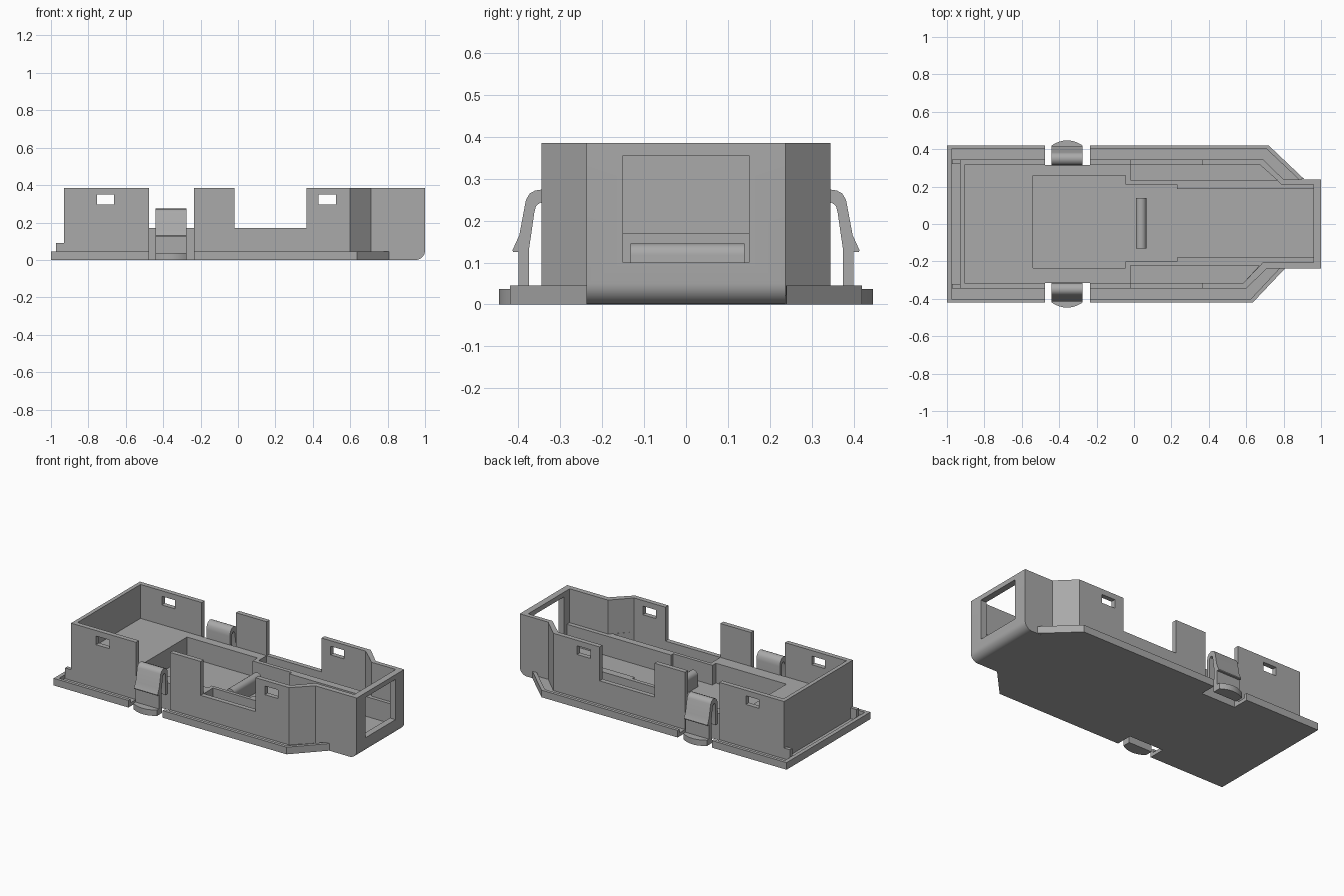
import bpy, bmesh, math

old = bpy.data.objects.get("Cube")
if old:
    bpy.data.objects.remove(old, do_unlink=True)

GREY = (0.4, 0.4, 0.4, 1)
mat = bpy.data.materials.new("plain grey plastic")
mat.use_nodes = True
mat.diffuse_color = GREY
bsdf = next(n for n in mat.node_tree.nodes if n.type == 'BSDF_PRINCIPLED')
bsdf.inputs["Base Color"].default_value = GREY


def prism(name, pts, lo, hi, axis='z', round_edge=None):
    """Extrude a 2D profile from lo to hi along an axis."""
    place = {'z': lambda a, b, t: (a, b, t),
             'x': lambda a, b, t: (t, a, b),
             'y': lambda a, b, t: (a, t, b)}[axis]
    bm = bmesh.new()
    rings = [[bm.verts.new(place(a, b, t)) for a, b in pts] for t in (lo, hi)]
    n = len(pts)
    bm.faces.new(rings[0])
    bm.faces.new(rings[1])
    for i in range(n):
        j = (i + 1) % n
        bm.faces.new((rings[0][i], rings[0][j], rings[1][j], rings[1][i]))
    if round_edge:
        edges = [e for e in bm.edges if all(round_edge(v.co) for v in e.verts)]
        bmesh.ops.bevel(bm, geom=edges, offset=0.05, segments=8,
                        profile=0.5, affect='EDGES')
    bmesh.ops.recalc_face_normals(bm, faces=bm.faces)
    me = bpy.data.meshes.new(name)
    bm.to_mesh(me)
    bm.free()
    me.materials.append(mat)
    ob = bpy.data.objects.new(name, me)
    bpy.context.collection.objects.link(ob)
    return ob


def box(name, x, y, z):
    return prism(name, [(x[0], y[0]), (x[1], y[0]), (x[1], y[1]), (x[0], y[1])], *z)


def combine(target, tool, op='DIFFERENCE'):
    mod = target.modifiers.new("combine", 'BOOLEAN')
    mod.operation = op
    mod.solver = 'EXACT'
    mod.object = tool
    bpy.context.view_layer.objects.active = target
    bpy.ops.object.modifier_apply(modifier=mod.name)
    bpy.data.objects.remove(tool, do_unlink=True)


def smooth(ob):
    bpy.ops.object.select_all(action='DESELECT')
    ob.select_set(True)
    bpy.context.view_layer.objects.active = ob
    bpy.ops.object.shade_smooth_by_angle(angle=math.radians(35))


TOP, DECK, FLOOR = 0.385, 0.17, 0.045

# Base flange with a raised lip and a shallow groove
case = prism("case", [(-1, -.42), (.635, -.42), (.81, -.235), (.81, .235),
                      (.91, .24), (.72, .42), (-1, .42)], 0, .045)
combine(case, prism("groove", [(-.975, -.4), (.625, -.4), (.78, -.235), (.78, .225),
                               (.885, .235), (.71, .4), (-.975, .4)], .022, .2))

# Walled body with rounded nose underside
outer = prism("body", [(-.93, -.345), (.6, -.345), (.71, -.238), (1, -.238), (1, .238),
                       (.8, .238), (.69, .345), (-.93, .345)], 0, TOP,
              round_edge=lambda c: c.x > .99 and c.z < .01)
combine(case, outer, 'UNION')

# Interior above the deck
combine(case, prism("interior", [(-.905, -.315), (.585, -.315), (.69, -.205), (.96, -.205),
                                 (.96, .21), (.79, .21), (.675, .315), (-.905, .315)],
                    DECK, TOP + .1))

# Stepped pocket in the deck
combine(case, prism("pocket", [(-.54, -.235), (-.045, -.235), (-.045, -.2), (.23, -.2),
                               (.23, -.178), (.96, -.178), (.96, .187), (.23, .187),
                               (.23, .21), (-.045, .21), (-.045, .26), (-.54, .26)],
                    FLOOR, TOP))

# Troughs between the pocket rails and the outer walls
combine(case, prism("left_trough", [(-.02, .235), (.765, .235), (.675, .315), (-.02, .315)],
                    FLOOR, TOP))
combine(case, prism("right_trough", [(-.02, -.315), (.585, -.315), (.67, -.222), (-.02, -.222)],
                    FLOOR, TOP))

# Side openings, latch holes and clip notches, repeated on both sides
for s in (-1, 1):
    side = sorted((s * .29, s * .4))
    combine(case, box("side_opening", (-.02, .365), side, (DECK, TOP + .1)))
    for x in (-.755, .43):
        combine(case, box("latch_hole", (x, x + .093), side, (.295, .35)))
    combine(case, box("clip_notch", (-.475, -.235), sorted((s * .315, s * .6)),
                      (-.1, TOP + .1)))

# Opening through the nose
combine(case, box("nose_window", (.9, 1.1), (-.15, .15), (.1, .355)))
smooth(case)

# Small posts at the rear corners
for s, label in ((-1, "right"), (1, "left")):
    box(label + "_corner_post", (-.972, -.925), sorted((s * .322, s * .345)), (.02, .09))

# Cross bar standing in the pocket
bar_profile = [(.0375 + .028 * math.cos(a), .118 + .028 * math.sin(a))
               for a in (math.pi * i / 12 for i in range(13))]
bar = prism("cross_bar", bar_profile + [(.01, FLOOR - .01), (.065, FLOOR - .01)],
            -.132, .14, 'y')
smooth(bar)

# Spring clips: arched strap with barb and a curved thumb tab
strap = [(.312, .1), (.312, .225), (.316, .25), (.327, .266), (.345, .274), (.36, .272),
         (.373, .265), (.382, .25), (.398, .165), (.414, .13), (.413, .125), (.4, .125),
         (.4, .02), (.375, .02), (.375, .13), (.362, .22), (.358, .235), (.348, .243),
         (.338, .238), (.333, .225), (.333, .1)]
for s, label in ((-1, "right"), (1, "left")):
    clip = prism(label + "_spring_clip", [(s * y, z) for y, z in strap], -.44, -.275, 'x')
    arc = [(-.3575 + .0825 * t, s * (.447 - .027 * t * t))
           for t in (i / 6 for i in range(-6, 7))]
    tab = prism("thumb_tab", [(-.44, s * .37)] + arc + [(-.275, s * .37)], 0, .037)
    combine(clip, tab, 'UNION')
    smooth(clip)
